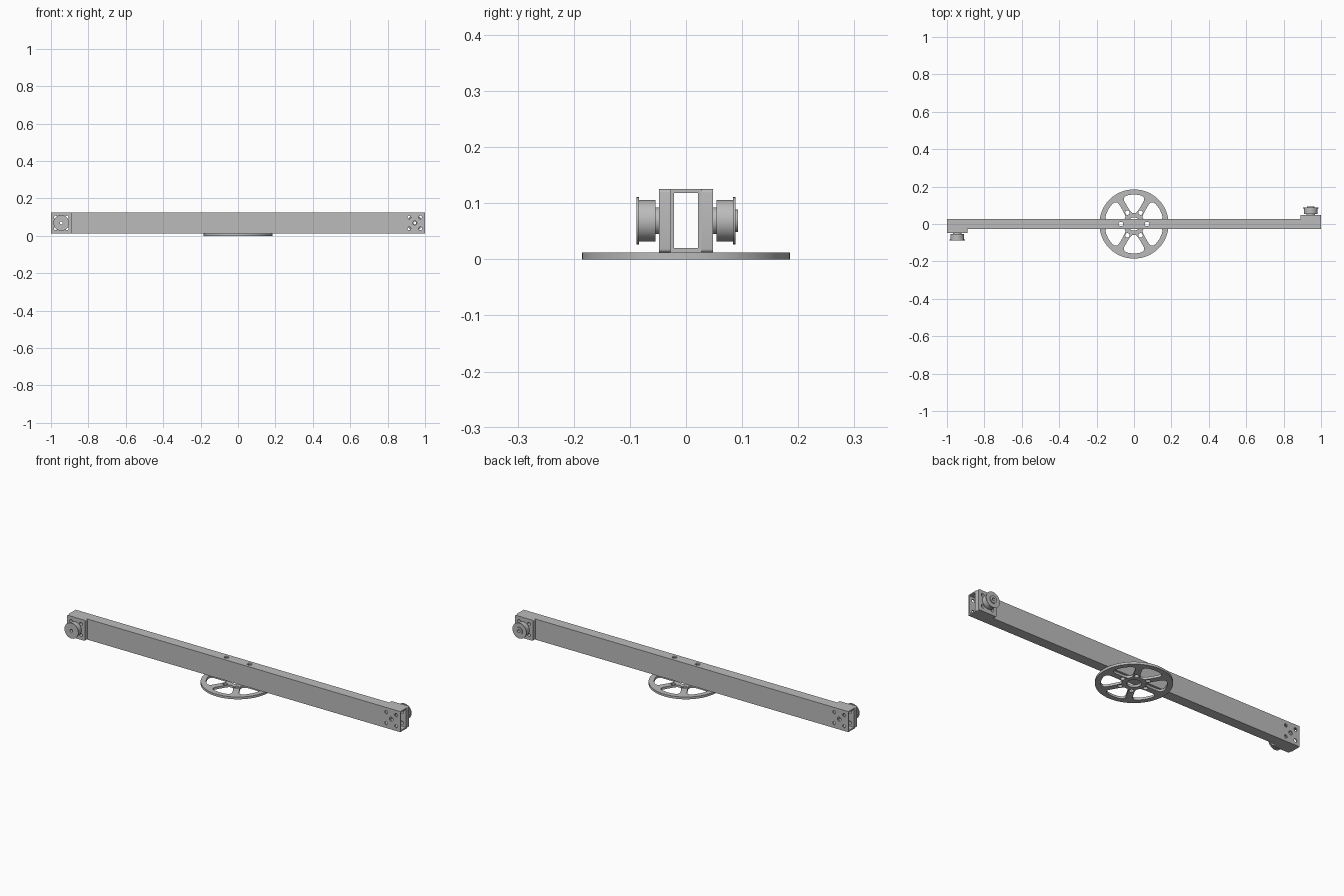
import bpy, bmesh, math
from math import sin, cos, pi, asin, radians
from mathutils import Matrix, Vector

if "Cube" in bpy.data.objects:
    bpy.data.objects.remove(bpy.data.objects["Cube"])

grey = bpy.data.materials.new("metal grey")
grey.use_nodes = True
grey.diffuse_color = (0.5, 0.5, 0.5, 1)
grey.node_tree.nodes["Principled BSDF"].inputs["Base Color"].default_value = (0.5, 0.5, 0.5, 1)

BOTTOM, TOP = 0.0125, 0.125      # beam height range
MID = (BOTTOM + TOP) / 2
END = 0.945                      # axle position along the beam
HALF = 0.028                     # half beam width
BOLT = 0.03                      # bolt spacing from the axle


def finish(bm, name):
    bmesh.ops.recalc_face_normals(bm, faces=bm.faces[:])
    mesh = bpy.data.meshes.new(name)
    bm.to_mesh(mesh)
    bm.free()
    mesh.materials.append(grey)
    obj = bpy.data.objects.new(name, mesh)
    bpy.context.collection.objects.link(obj)
    return obj


def activate(obj):
    bpy.ops.object.select_all(action='DESELECT')
    obj.select_set(True)
    bpy.context.view_layer.objects.active = obj


def smooth(obj):
    activate(obj)
    bpy.ops.object.shade_smooth_by_angle(angle=radians(35))


def add_box(bm, lo, hi):
    lo, hi = Vector(lo), Vector(hi)
    size = Matrix.Diagonal((*(hi - lo), 1))
    bmesh.ops.create_cube(bm, size=1, matrix=Matrix.Translation((lo + hi) / 2) @ size)


def add_rod(bm, centre, radius, length, axis):
    turn = Matrix.Rotation(pi / 2, 4, 'X') if axis == 'Y' else Matrix()
    bmesh.ops.create_cone(bm, cap_ends=True, segments=24, radius1=radius, radius2=radius,
                          depth=length, matrix=Matrix.Translation(centre) @ turn)


def cut(obj, cutter_bm):
    cutter = finish(cutter_bm, "cutter")
    mod = obj.modifiers.new("cut", 'BOOLEAN')
    mod.operation, mod.object, mod.solver = 'DIFFERENCE', cutter, 'EXACT'
    activate(obj)
    bpy.ops.object.modifier_apply(modifier=mod.name)
    bpy.data.objects.remove(cutter)


def add_bolt_holes(bm, x):
    add_rod(bm, (x, 0, MID), 0.011, 0.4, 'Y')
    for dx in (-BOLT, BOLT):
        for dz in (-BOLT, BOLT):
            add_rod(bm, (x + dx, 0, MID + dz), 0.009, 0.4, 'Y')


# Hollow beam
bm = bmesh.new()
add_box(bm, (-1, -HALF, BOTTOM), (1, HALF, TOP))
beam = finish(bm, "beam")
bm = bmesh.new()
add_box(bm, (-1.1, -0.021, 0.02), (1.1, 0.021, 0.118))
cut(beam, bm)
bm = bmesh.new()
for x in (-END, END):
    add_bolt_holes(bm, x)
for x in (-0.07, 0.07):
    add_rod(bm, (x, 0, MID), 0.012, 0.3, 'Z')
cut(beam, bm)
smooth(beam)


# Pulley turned around the axle, from (radius, distance from beam centre)
def pulley(name, side, nub):
    profile = [(0.008, 0.046), (0.024, 0.046), (0.024, 0.054), (0.037, 0.054), (0.037, 0.084),
               (0.042, 0.084), (0.042, 0.088)]
    if nub:
        profile += [(0.02, 0.088), (0.02, 0.093), (0.008, 0.093)]
    else:
        profile += [(0.008, 0.088)]
    bm = bmesh.new()
    verts = [bm.verts.new((side * END + r, side * d, MID)) for r, d in profile]
    edges = [bm.edges.new((v, verts[i - 1])) for i, v in enumerate(verts)]
    bmesh.ops.spin(bm, geom=verts + edges, cent=(side * END, 0, MID), axis=(0, 1, 0),
                   angle=2 * pi, steps=40, use_duplicate=False)
    bmesh.ops.remove_doubles(bm, verts=bm.verts[:], dist=1e-5)
    smooth(finish(bm, name))


# Mounting block and pulley at each end, on opposite faces
for side, word in ((-1, "right"), (1, "left")):
    bm = bmesh.new()
    xs = sorted((side * 0.89, side))
    ys = sorted((side * HALF, side * 0.048))
    add_box(bm, (xs[0], ys[0], BOTTOM), (xs[1], ys[1], TOP))
    corners = [e for e in bm.edges if abs(e.verts[0].co.y - e.verts[1].co.y) > 0.01]
    bmesh.ops.bevel(bm, geom=corners, offset=0.006, segments=4, profile=0.5, affect='EDGES')
    block = finish(bm, word + "_mounting_block")
    bm = bmesh.new()
    add_bolt_holes(bm, side * END)
    cut(block, bm)
    smooth(block)
    pulley(word + "_pulley", side, side > 0)


# Spoked wheel: flat curve with holes, extruded
curve = bpy.data.curves.new("wheel", 'CURVE')
curve.dimensions, curve.fill_mode = '2D', 'BOTH'
curve.extrude = BOTTOM / 2


def loop(points):
    spline = curve.splines.new('POLY')
    spline.points.add(len(points) - 1)
    for p, (x, y) in zip(spline.points, points):
        p.co = (x, y, 0, 1)
    spline.use_cyclic_u = True


def circle(x, y, r, n):
    loop([(x + r * cos(2 * pi * i / n), y + r * sin(2 * pi * i / n)) for i in range(n)])


def soft(v):
    return math.copysign(abs(v) ** 0.45, v)


def window(angle):
    points = []
    for i in range(40):
        t = 2 * pi * i / 40
        r = 0.108 + 0.05 * soft(cos(t))
        a = angle + (pi / 6 - asin(0.016 / r)) * soft(sin(t))
        points.append((r * cos(a), r * sin(a)))
    loop(points)


circle(0, 0, 0.185, 72)
circle(0, 0, 0.035, 32)
for k in range(6):
    a = k * pi / 3
    circle(0.07 * cos(a), 0.07 * sin(a), 0.012, 20)
    window(a + pi / 6)
wheel = bpy.data.objects.new("wheel", curve)
bpy.context.collection.objects.link(wheel)
wheel.location.z = BOTTOM / 2
activate(wheel)
bpy.ops.object.convert(target='MESH')
wheel = bpy.context.object
wheel.data.materials.clear()
wheel.data.materials.append(grey)
smooth(wheel)
